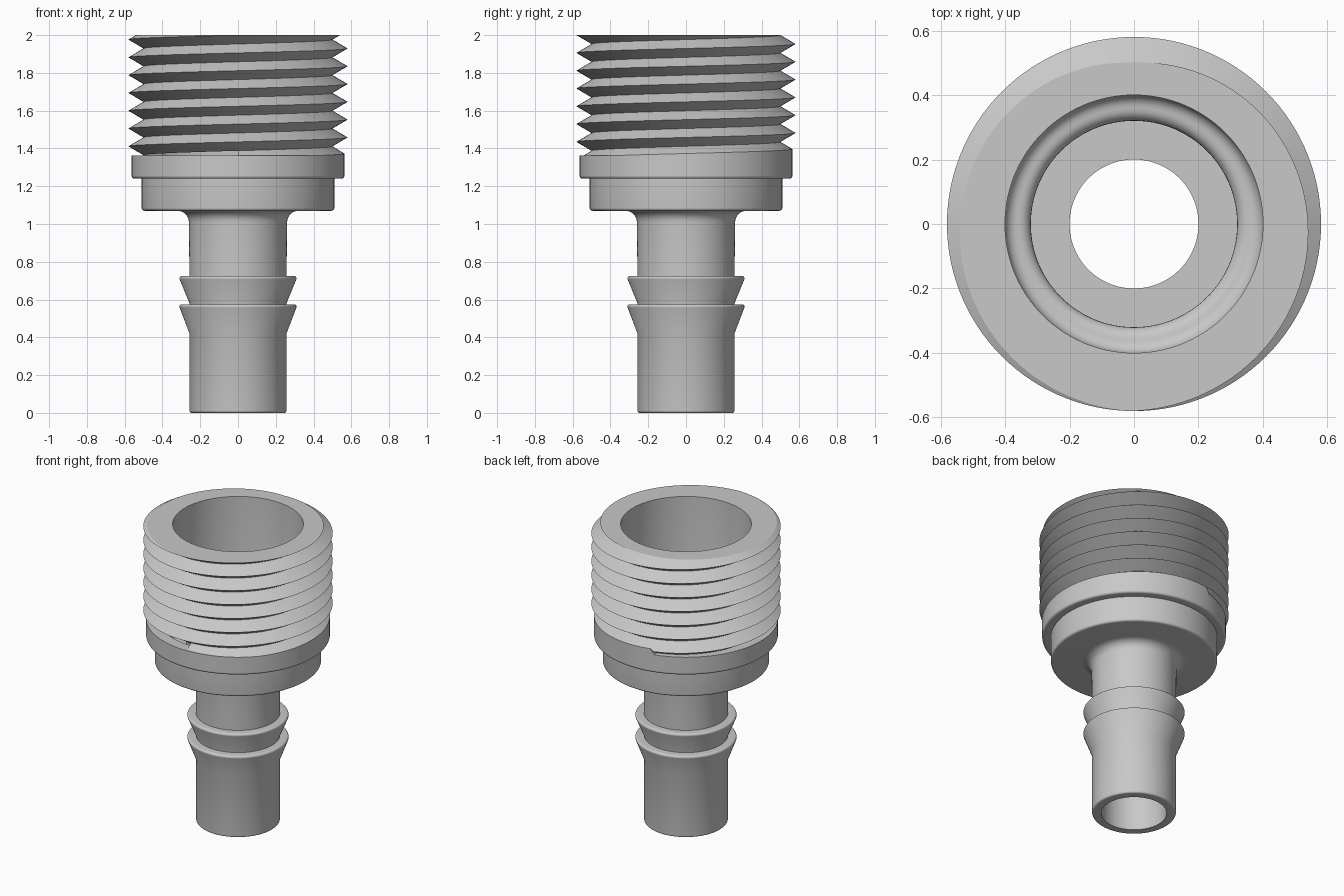
import bpy
import bmesh
from math import cos, sin, pi, radians

cube = bpy.data.objects.get("Cube")
if cube:
    bpy.data.objects.remove(cube, do_unlink=True)

STEPS = 120            # segments per turn
TOP = 2.0
PITCH = 0.0942
CREST, ROOT = 0.58, 0.5
COLLAR = 0.563
COLLAR_TOP = 1.362
THREAD_START = 105     # degrees where the full thread begins

grey = bpy.data.materials.new("light_grey")
grey.use_nodes = True
colour = (0.58, 0.58, 0.58, 1)
grey.diffuse_color = colour
grey.node_tree.nodes["Principled BSDF"].inputs["Base Color"].default_value = colour


def polar(r, z, degrees):
    a = radians(degrees)
    return (r * cos(a), r * sin(a), z)


def sheet(name, rows, wrap=True, cut=None):
    """Skin a grid of points, optionally trimmed flat at height cut."""
    bm = bmesh.new()
    grid = [[bm.verts.new(p) for p in row] for row in rows]
    for low, high in zip(grid, grid[1:]):
        n = len(low)
        for j in range(n if wrap else n - 1):
            k = (j + 1) % n
            bm.faces.new((low[j], low[k], high[k], high[j]))
    bmesh.ops.remove_doubles(bm, verts=bm.verts[:], dist=1e-5)
    if cut is not None:
        bmesh.ops.bisect_plane(bm, geom=bm.verts[:] + bm.edges[:] + bm.faces[:],
                               plane_co=(0, 0, cut), plane_no=(0, 0, 1), clear_outer=True)
    mesh = bpy.data.meshes.new(name)
    bm.to_mesh(mesh)
    bm.free()
    mesh.materials.append(grey)
    mesh.shade_smooth()
    mesh.set_sharp_from_angle(angle=radians(32))
    obj = bpy.data.objects.new(name, mesh)
    bpy.context.collection.objects.link(obj)
    return obj


def arc(r, z, radius, start, end, n=6):
    """Rounded corner of a profile, angles in degrees."""
    angles = [radians(start + (end - start) * i / n) for i in range(n + 1)]
    return [(r + radius * cos(a), z + radius * sin(a)) for a in angles]


def barb(base, taper_start):
    """Tapered hose barb with a rounded lip and a flat top."""
    return ([(0.257, taper_start)]
            + arc(0.297, base - 0.013, 0.013, -20, 90)
            + [(0.257, base)])


def crest_height(t):
    return TOP + PITCH * ((t + 90) / 360 - 7)


def collar_height(t):
    t = (t + 90) % 360 - 90
    return max(COLLAR_TOP, crest_height(t) + 0.009) if t < THREAD_START else COLLAR_TOP


def top_radius(t):
    d = abs((t + 90) / 360 - round((t + 90) / 360))
    return CREST - (CREST - ROOT) * 2 * d


angles = [j * 360 / STEPS for j in range(STEPS)]

# Body: socket, bore, stem with barbs, fillet and stepped rings
profile = [(0.4, TOP)]
profile += arc(0.36, 1.34, 0.04, 0, -90)             # socket shoulder
profile += arc(0.36, 1.26, 0.04, 90, 180)
profile += [(0.32, 1.14), (0.2, 1.14), (0.2, 0.0)]   # floor and bore
profile += arc(0.245, 0.012, 0.012, -90, 0)          # stem tip
profile += barb(0.575, 0.42)
profile += barb(0.725, 0.58)
profile += arc(0.32, 1.01, 0.06, 180, 90)            # neck fillet
profile += arc(0.495, 1.085, 0.015, -90, 0)          # lower ring
profile += [(0.51, 1.24)]
profile += arc(0.548, 1.255, 0.015, -90, 0)          # collar edge
sheet("body", [[polar(r, z, t) for t in angles] for r, z in profile])

# Collar wall, rising to meet the thread run-out
sheet("collar", [
    [polar(COLLAR, 1.255, t) for t in angles],
    [polar(COLLAR, collar_height(t), t) for t in angles],
    [polar(0.49, collar_height(t), t) for t in angles],
])

# Helical thread, trimmed at the rim
first = -90
turns = (THREAD_START - first) / 360 + 7.2
rows = [[], [], []]
for j in range(round(turns * STEPS) + 1):
    t = first + j * 360 / STEPS
    z = crest_height(t)
    full = t >= THREAD_START
    rows[0].append(polar(ROOT, z - PITCH / 2, t))
    rows[1].append(polar(CREST, z, t) if full else polar(COLLAR, z + 0.009, t))
    rows[2].append(polar(ROOT, z + PITCH / 2, t))
sheet("thread", rows, wrap=False, cut=TOP)

# Flat rim around the socket opening
sheet("rim", [
    [polar(top_radius(t), TOP, t) for t in angles],
    [polar(0.4, TOP, t) for t in angles],
])
